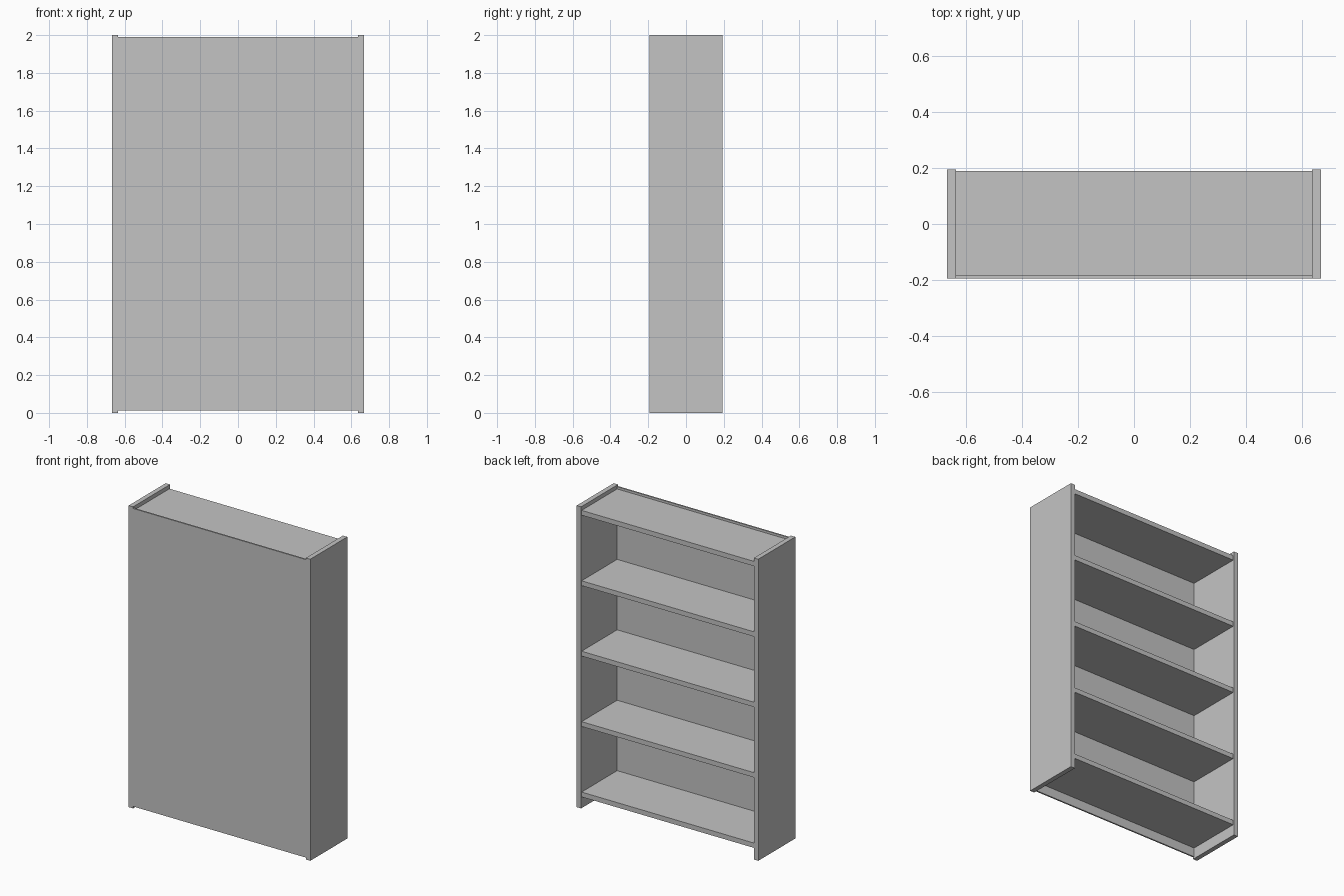
import bpy

cube = bpy.data.objects.get("Cube")
if cube:
    bpy.data.objects.remove(cube, do_unlink=True)

# One plain grey for the whole bookcase
GREY = (0.55, 0.55, 0.55, 1)
grey = bpy.data.materials.new("plain_grey")
grey.use_nodes = True
grey.diffuse_color = GREY
grey.node_tree.nodes["Principled BSDF"].inputs["Base Color"].default_value = GREY


def board(name, low, high):
    """Rectangular board between two opposite corners."""
    bpy.ops.mesh.primitive_cube_add(size=1)
    ob = bpy.context.object
    ob.name = name
    ob.location = [(a + b) / 2 for a, b in zip(low, high)]
    ob.scale = [b - a for a, b in zip(low, high)]
    bpy.ops.object.transform_apply(location=True, rotation=False, scale=True)
    ob.data.materials.append(grey)
    return ob


HALF_W, HALF_D, HEIGHT = 0.666, 0.194, 2.0
THICK = 0.032
PANEL = 0.01
inner = HALF_W - THICK

# Upright sides
board("left_side", (inner, -HALF_D, 0), (HALF_W, HALF_D, HEIGHT))
board("right_side", (-HALF_W, -HALF_D, 0), (-inner, HALF_D, HEIGHT))

# Thin closing panel, flush with the sides
board("back_panel", (-inner, -HALF_D, 0.013), (inner, -HALF_D + PANEL, 1.989))

# Evenly spaced shelves, set back slightly from the open edge
for i in range(5):
    top = 0.106 + i * 0.467
    board(f"shelf_{i + 1}", (-inner, -HALF_D + PANEL, top - THICK),
          (inner, HALF_D - 0.006, top))
